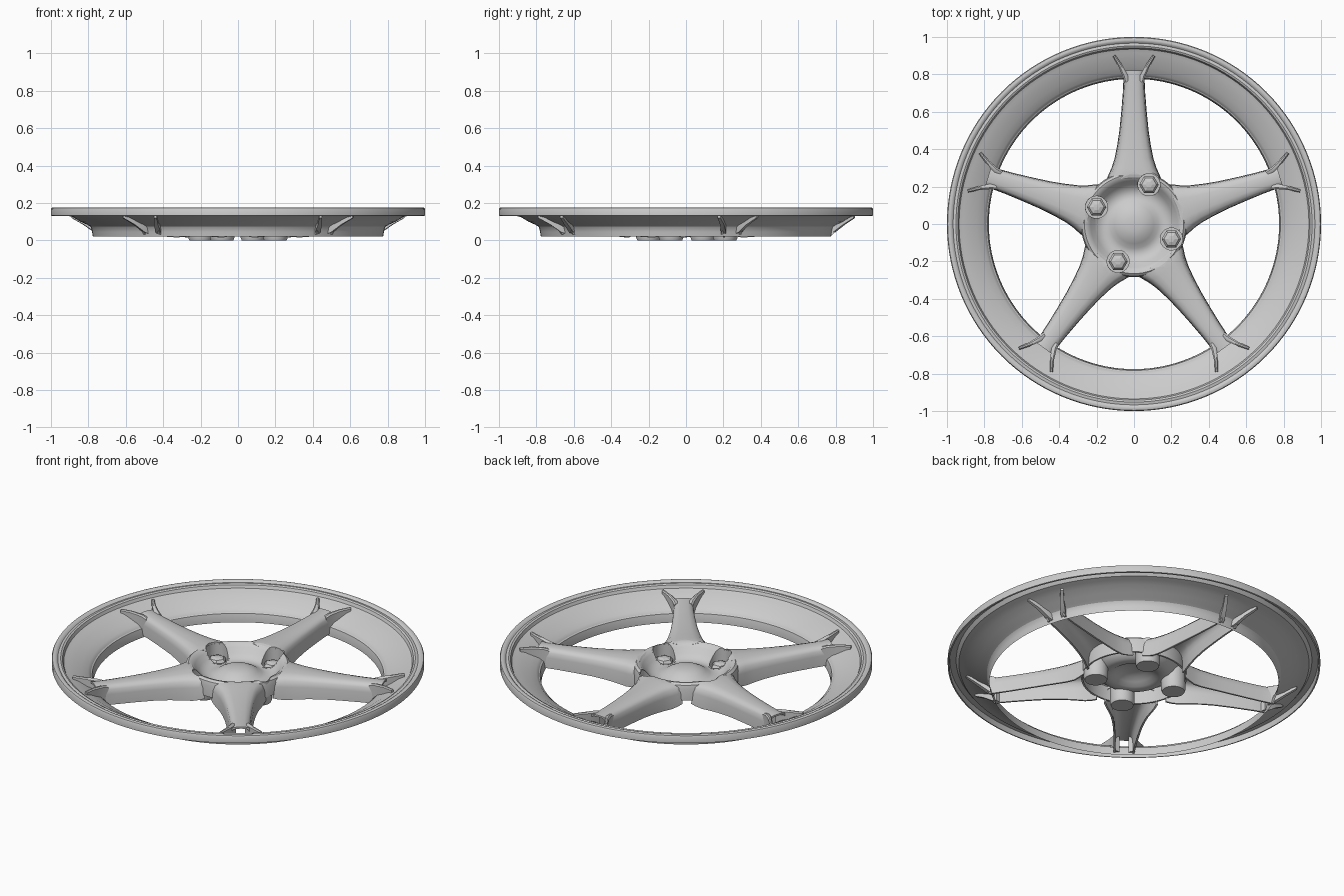
import bpy, bmesh, math
from mathutils import Matrix, Vector

if "Cube" in bpy.data.objects:
    bpy.data.objects.remove(bpy.data.objects["Cube"])

LUGS = [(0.08, 0.21), (-0.2, 0.09), (0.2, -0.08), (-0.085, -0.2)]


def make(name, bm, smooth=35):
    bmesh.ops.remove_doubles(bm, verts=bm.verts[:], dist=1e-5)
    bmesh.ops.recalc_face_normals(bm, faces=bm.faces[:])
    me = bpy.data.meshes.new(name)
    bm.to_mesh(me)
    bm.free()
    ob = bpy.data.objects.new(name, me)
    bpy.context.collection.objects.link(ob)
    select(ob)
    if smooth:
        bpy.ops.object.shade_smooth_by_angle(angle=math.radians(smooth))
    return ob


def select(ob):
    bpy.ops.object.select_all(action='DESELECT')
    ob.select_set(True)
    bpy.context.view_layer.objects.active = ob


def lathe(bm, profile, n, cx=0, cy=0):
    """Revolve (radius, z) points about a vertical axis."""
    rings = []
    for k in range(n):
        a = 2 * math.pi * k / n
        rings.append([bm.verts.new((cx + r * math.cos(a), cy + r * math.sin(a), z))
                      for r, z in profile])
    for k in range(n):
        p, q = rings[k], rings[(k + 1) % n]
        for i in range(len(profile) - 1):
            bm.faces.new((p[i], q[i], q[i + 1], p[i + 1]))
    bmesh.ops.remove_doubles(bm, verts=bm.verts[:], dist=1e-5)


def loft(bm, rings):
    """Bridge closed cross-sections and cap the two ends."""
    vs = [[bm.verts.new(p) for p in ring] for ring in rings]
    n = len(vs[0])
    for a, b in zip(vs, vs[1:]):
        for i in range(n):
            bm.faces.new((a[i], a[(i + 1) % n], b[(i + 1) % n], b[i]))
    bm.faces.new(vs[0])
    bm.faces.new(vs[-1])


def cut(ob, cutter):
    select(ob)
    m = ob.modifiers.new("holes", 'BOOLEAN')
    m.operation, m.solver, m.object = 'DIFFERENCE', 'EXACT', cutter
    bpy.ops.object.modifier_apply(modifier=m.name)
    return ob


# Rim: dished thin barrel with stepped outer lip
bm = bmesh.new()
lathe(bm, [(0.776, 0.02), (0.78, 0.045), (0.786, 0.07), (0.805, 0.09), (0.84, 0.106),
           (0.88, 0.13), (0.915, 0.14), (0.935, 0.148), (0.942, 0.165), (0.952, 0.17),
           (0.967, 0.167), (0.975, 0.175), (0.985, 0.177), (0.996, 0.174), (1.0, 0.167),
           (1.0, 0.132), (0.992, 0.13), (0.988, 0.162), (0.955, 0.16), (0.94, 0.14),
           (0.915, 0.133), (0.88, 0.123), (0.84, 0.099),
           (0.806, 0.084), (0.783, 0.07), (0.777, 0.045), (0.776, 0.02)], 128)
make("rim", bm)

# Hub: deep bowl with a domed centre
BOWL = [(0, 0.122), (0.04, 0.12), (0.075, 0.112), (0.105, 0.096), (0.13, 0.08),
        (0.155, 0.074), (0.185, 0.08), (0.21, 0.1), (0.232, 0.128), (0.25, 0.145),
        (0.265, 0.149)]
bm = bmesh.new()
under = [(max(r - 0.004, 0), z - 0.012) for r, z in reversed(BOWL)]
lathe(bm, BOWL + [(0.278, 0.138), (0.284, 0.115), (0.284, 0.05), (0.274, 0.05),
                  (0.27, 0.13)] + under, 72)
hub = make("hub", bm)

# Helper: the open space above the bowl, used to trim spokes and wells
bm = bmesh.new()
lathe(bm, [(0, 0.3), (0.32, 0.3), (0.32, 0.152)]
      + [(r, z + 0.001) for r, z in reversed(BOWL)], 72)
bowl_space = make("bowl_cutter", bm, 0)
bowl_space.hide_render = True

# Helper: cutter for the four lug wells
bm = bmesh.new()
for x, y in LUGS:
    lathe(bm, [(0, 0.3), (0.06, 0.3), (0.06, -0.1), (0, -0.1)], 32, x, y)
cutter = make("lug_cutter", bm, 0)
cutter.hide_render = True
cut(hub, cutter)

# Spoke: arched hollow channel, wide at the hub and slim at the rim
STATIONS = [(0.24, 0.146, 0.03, 0.149), (0.265, 0.136, 0.022, 0.151),
            (0.3, 0.12, 0.015, 0.15), (0.35, 0.104, 0.018, 0.147),
            (0.42, 0.09, 0.024, 0.144), (0.5, 0.078, 0.028, 0.142),
            (0.6, 0.068, 0.03, 0.141), (0.7, 0.06, 0.031, 0.142),
            (0.785, 0.056, 0.032, 0.144), (0.82, 0.06, 0.078, 0.144)]


def section(r, w, zb, zt):
    t = 0.01
    half = [(1, 0), (0.97, 0.55), (0.9, 0.8), (0.72, 0.93), (0.4, 0.985)]
    arch = half + [(0, 1)] + [(-u, v) for u, v in reversed(half)]
    outer = [(u * w, r, zb + v * (zt - zb)) for u, v in arch]
    inner = [(u * (w - t), r, zb + v * (zt - t - zb)) for u, v in reversed(arch)]
    return outer + inner


def prong(side):
    """Tapered fin splitting from the spoke tip into the rim."""
    path = [(0.038, 0.76, 0.034, 0.138, 0.016), (0.046, 0.79, 0.042, 0.146, 0.014),
            (0.072, 0.845, 0.084, 0.153, 0.011), (0.107, 0.9, 0.12, 0.156, 0.008)]
    d = Vector((0.86, -0.5))
    rings = []
    for x, y, zb, zt, h in path:
        offs = [(-h, zb), (h, zb), (h, zt - 0.006), (h * 0.4, zt),
                (-h * 0.4, zt), (-h, zt - 0.006)]
        rings.append([(side * (x + d.x * o), y + d.y * o, z) for o, z in offs])
    return rings


for k in range(5):
    rot = Matrix.Rotation(2 * math.pi * k / 5, 4, 'Z')
    bm = bmesh.new()
    loft(bm, [section(*s) for s in STATIONS])
    bmesh.ops.transform(bm, matrix=rot, verts=bm.verts[:])
    cut(cut(make(f"spoke_{k + 1}", bm, 40), bowl_space), cutter)
    bm = bmesh.new()
    for side in (-1, 1):
        loft(bm, prong(side))
    bmesh.ops.transform(bm, matrix=rot, verts=bm.verts[:])
    make(f"spoke_fork_{k + 1}", bm, 35)

# Lug wells sunk through the bowl, each with a domed hex bolt
for k, (x, y) in enumerate(LUGS):
    bm = bmesh.new()
    lathe(bm, [(0, 0.02), (0.059, 0.02), (0.059, 0.14), (0.066, 0.14), (0.066, 0.015),
               (0.06, 0.0), (0, 0.0)], 32, x, y)
    cut(make(f"lug_well_{k + 1}", bm), bowl_space)
    bm = bmesh.new()
    lathe(bm, [(0, 0.02), (0.052, 0.02), (0.052, 0.07), (0.04, 0.085), (0.018, 0.092),
               (0, 0.093)], 6, x, y)
    make(f"lug_bolt_{k + 1}", bm, 0)

for helper in (cutter, bowl_space):
    bpy.data.objects.remove(helper)
